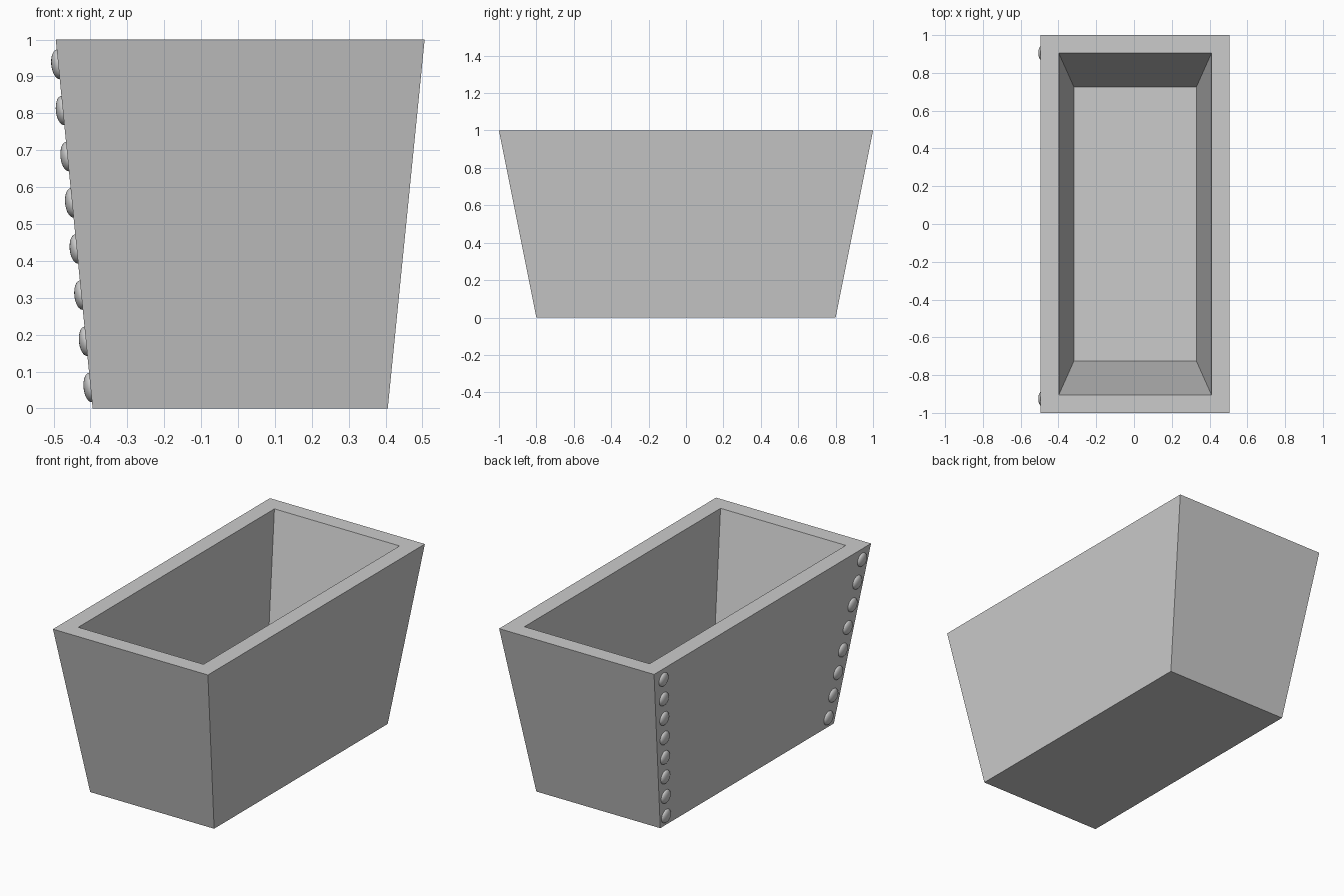
import bpy
import bmesh
from mathutils import Matrix, Vector

default = bpy.data.objects.get("Cube")
if default:
    bpy.data.objects.remove(default, do_unlink=True)

OFFSET_X = 0.006   # the studs on one side shift the box slightly
FLOOR_Z = 0.19

grey = bpy.data.materials.new("plain grey")
grey.use_nodes = True
color = (0.6, 0.6, 0.6, 1.0)
grey.diffuse_color = color
grey.node_tree.nodes["Principled BSDF"].inputs["Base Color"].default_value = color


def add_object(name, bm):
    mesh = bpy.data.meshes.new(name)
    bm.to_mesh(mesh)
    bm.free()
    mesh.materials.append(grey)
    obj = bpy.data.objects.new(name, mesh)
    bpy.context.collection.objects.link(obj)
    return obj


# Tapered planter box with an inset rim and a hollow interior
bm = bmesh.new()
bmesh.ops.create_cube(bm, size=1)
for v in bm.verts:
    taper = 1.0 if v.co.z > 0 else 0.8
    v.co = Vector((v.co.x * taper, v.co.y * 2 * taper, v.co.z + 0.5))
bm.normal_update()
top = max(bm.faces, key=lambda f: f.calc_center_median().z)
bmesh.ops.inset_region(bm, faces=[top], thickness=0.096, use_even_offset=True)
well = bmesh.ops.extrude_discrete_faces(bm, faces=[top])["faces"][0]
for v in well.verts:
    v.co = Vector((v.co.x * 0.802, v.co.y * 0.802, FLOOR_Z))
bmesh.ops.translate(bm, verts=bm.verts, vec=(OFFSET_X, 0, 0))
bmesh.ops.recalc_face_normals(bm, faces=bm.faces)
add_object("planter_box", bm)


# Columns of flattened round studs lying on the sloping right wall
def stud_column(name, y_bottom, y_top, count=8):
    bm = bmesh.new()
    for i in range(count):
        t = i / (count - 1)
        z = 0.057 + 0.876 * t
        x = OFFSET_X - 0.4 - 0.1 * z
        y = y_bottom + (y_top - y_bottom) * t
        place = (Matrix.Translation((x, y, z))
                 @ Matrix.Rotation(-0.1, 4, "Y")
                 @ Matrix.Diagonal((0.019, 0.04, 0.04, 1)))
        bmesh.ops.create_uvsphere(bm, u_segments=32, v_segments=16,
                                  radius=1, matrix=place)
    for face in bm.faces:
        face.smooth = True
    add_object(name, bm)


stud_column("front_studs", -0.74, -0.925)
stud_column("back_studs", 0.757, 0.905)
